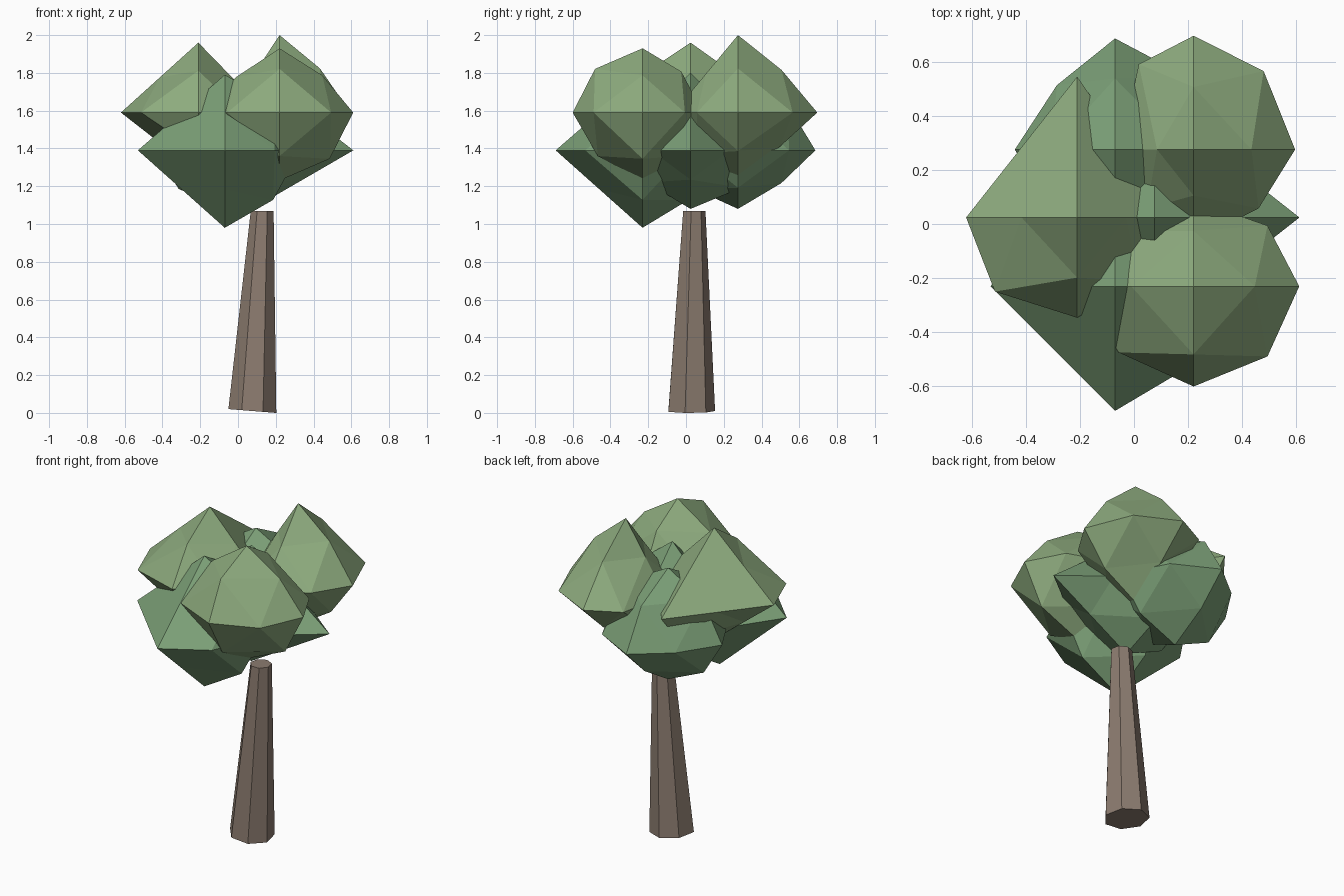
import bpy, bmesh, math
from mathutils import Vector

if "Cube" in bpy.data.objects:
    bpy.data.objects.remove(bpy.data.objects["Cube"])


def material(name, rgb):
    m = bpy.data.materials.new(name)
    m.diffuse_color = (*rgb, 1)
    m.use_nodes = True
    m.node_tree.nodes["Principled BSDF"].inputs["Base Color"].default_value = m.diffuse_color
    return m


upper_green = material("light_leaf", (0.27, 0.41, 0.21))
lower_green = material("deep_leaf", (0.20, 0.35, 0.185))
bark = material("bark", (0.26, 0.20, 0.16))

AXES = {"-x": (-1, 0, 0), "+x": (1, 0, 0), "-y": (0, -1, 0),
        "+y": (0, 1, 0), "-z": (0, 0, -1), "+z": (0, 0, 1)}


def make_object(name, bm, mat):
    bmesh.ops.recalc_face_normals(bm, faces=bm.faces)
    me = bpy.data.meshes.new(name)
    bm.to_mesh(me)
    bm.free()
    me.materials.append(mat)
    bpy.context.collection.objects.link(bpy.data.objects.new(name, me))


def leaf_clump(name, centre, reach, bulges, mat):
    """Octahedron split once; each edge midpoint is flat (0.5) or bulged (~0.7)."""
    bm = bmesh.new()
    c = Vector(centre)
    offs = {k: Vector(d) * r for (k, d), r in zip(AXES.items(), reach)}
    tips = {k: bm.verts.new(c + o) for k, o in offs.items()}
    mids = {}
    for a in AXES:
        for b in AXES:
            if a[1] < b[1]:
                f = bulges.get(a + b, 0.64)
                mids[a + b] = bm.verts.new(c + (offs[a] + offs[b]) * f)
    for x in ("-x", "+x"):
        for y in ("-y", "+y"):
            for z in ("-z", "+z"):
                xy, xz, yz = mids[x + y], mids[x + z], mids[y + z]
                for tri in ((tips[x], xy, xz), (tips[y], xy, yz),
                            (tips[z], xz, yz), (xy, xz, yz)):
                    bm.faces.new(tri)
    make_object(name, bm, mat)


# Upper ring of three clumps; reach order is -x +x -y +y -z +z
leaf_clump("upper_clump_left", (-0.21, 0.024, 1.59), (0.41, 0.36, 0.37, 0.52, 0.32, 0.37),
           {"-x-y": 0.74, "-x+y": 0.5, "+x+y": 0.5, "-x+z": 0.5, "+y+z": 0.5,
            "-y+z": 0.6, "-x-z": 0.5, "+x+z": 0.5}, upper_green)
leaf_clump("upper_clump_back", (0.22, 0.275, 1.59), (0.27, 0.375, 0.34, 0.42, 0.34, 0.41),
           {"+x+y": 0.69, "-x+y": 0.75, "+x+z": 0.57, "+y+z": 0.55, "-x+z": 0.5,
            "-y+z": 0.5, "+y-z": 0.53, "+x-z": 0.6}, upper_green)
leaf_clump("upper_clump_front", (0.22, -0.23, 1.59), (0.42, 0.39, 0.37, 0.32, 0.36, 0.34),
           {"-x-y": 0.66, "+x-y": 0.7, "-y+z": 0.68, "+x+z": 0.58, "-x+z": 0.55,
            "+x+y": 0.7, "+x-z": 0.68}, upper_green)

# Lower clumps
leaf_clump("lower_clump_front", (-0.07, -0.23, 1.39), (0.46, 0.40, 0.46, 0.38, 0.41, 0.40),
           {"-x-y": 0.5, "-x-z": 0.5, "-y-z": 0.5, "-x+z": 0.5, "-y+z": 0.5,
            "+x-y": 0.66}, lower_green)
leaf_clump("lower_clump_back", (-0.07, 0.275, 1.39), (0.37, 0.40, 0.38, 0.41, 0.31, 0.38),
           {"-x+y": 0.58, "-x-z": 0.66, "+y-z": 0.56, "+x+y": 0.66}, lower_green)
leaf_clump("centre_clump", (0.076, 0.024, 1.39), (0.40, 0.535, 0.42, 0.42, 0.31, 0.41),
           {"+x-y": 0.5, "+x+y": 0.5, "+x-z": 0.5, "+x+z": 0.5, "-y+z": 0.5,
            "+y+z": 0.5, "-x+z": 0.5, "-y-z": 0.55}, lower_green)

# Tapered, leaning seven-sided trunk
bm = bmesh.new()
rings = []
for cx, cy, cz, r, tilt in ((0.076, 0.024, 0.01, 0.13, -0.08), (0.128, 0.041, 1.07, 0.062, 0)):
    ring = []
    for i in range(7):
        a = math.pi / 2 + i * math.tau / 7
        dx, dy = r * math.cos(a), r * math.sin(a)
        ring.append(bm.verts.new((cx + dx, cy + dy, cz + tilt * dx)))
    rings.append(ring)
low, top = rings
bm.faces.new(low)
bm.faces.new(top)
for i in range(7):
    j = (i + 1) % 7
    bm.faces.new((low[i], low[j], top[j], top[i]))
make_object("trunk", bm, bark)
